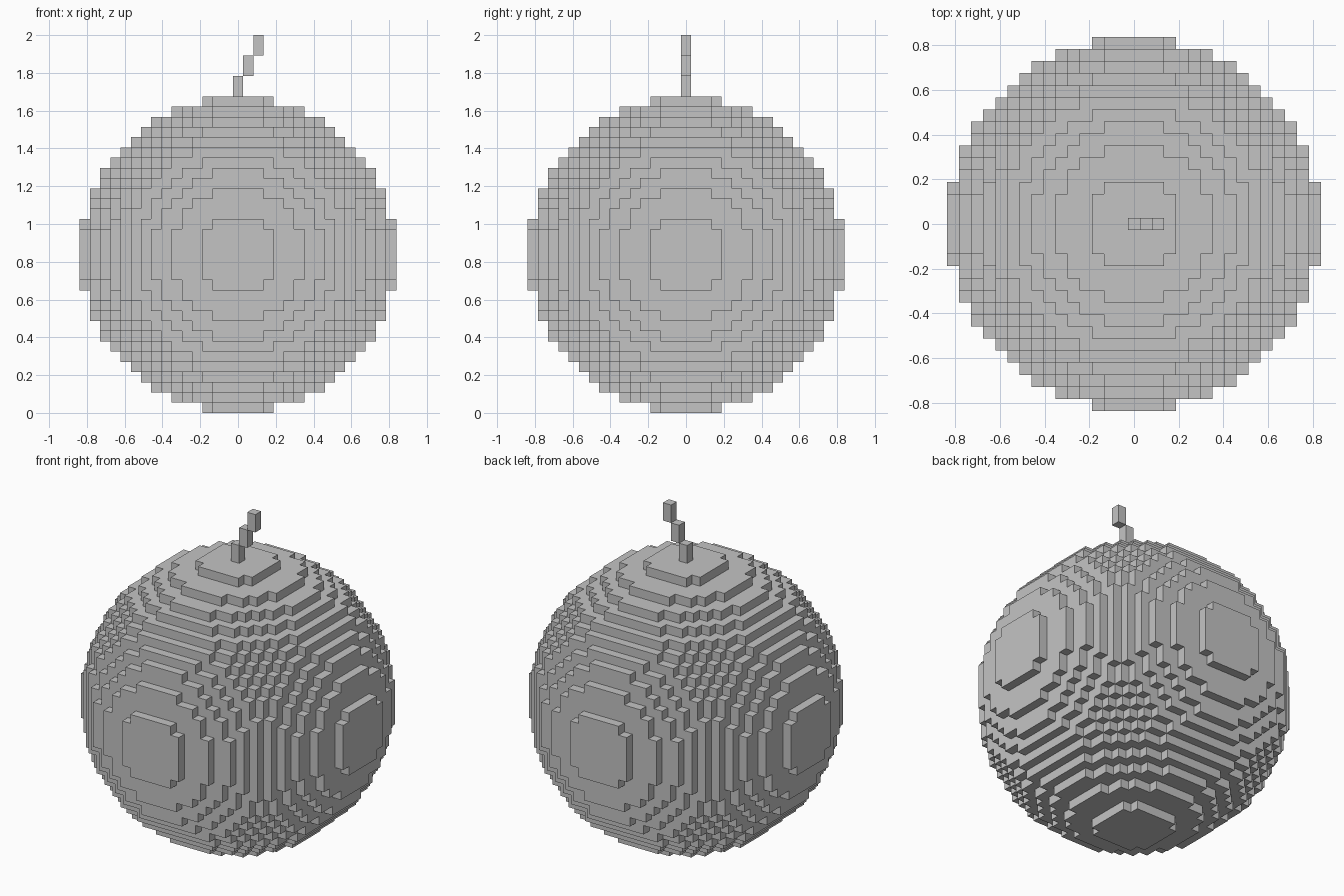
import bpy
import bmesh
from itertools import product
from mathutils import Vector

VOXEL = 2 / 37          # edge of one block
REACH = 15              # blocks from the centre to each pole
RADIUS = REACH + 0.5
CENTRE = Vector((0, 0, RADIUS * VOXEL))

cube = bpy.data.objects.get("Cube")
if cube:
    bpy.data.objects.remove(cube, do_unlink=True)

grey = bpy.data.materials.new("light_grey")
grey.use_nodes = True
colour = (0.55, 0.55, 0.55, 1)
grey.diffuse_color = colour
grey.node_tree.nodes["Principled BSDF"].inputs["Base Color"].default_value = colour


def add_object(name, bm):
    mesh = bpy.data.meshes.new(name)
    bm.to_mesh(mesh)
    bm.free()
    mesh.materials.append(grey)
    obj = bpy.data.objects.new(name, mesh)
    bpy.context.scene.collection.objects.link(obj)
    return obj


def filled(cell):
    return cell.length_squared <= RADIUS ** 2


# Blocky ball: one square for every exposed block side
bm = bmesh.new()
corners = {}


def corner(point):
    key = tuple(round(2 * c) for c in point)
    if key not in corners:
        corners[key] = bm.verts.new(CENTRE + point * VOXEL)
    return corners[key]


axes = [Vector((1, 0, 0)), Vector((0, 1, 0)), Vector((0, 0, 1))]
span = range(-REACH, REACH + 1)
for position in product(span, repeat=3):
    cell = Vector(position)
    if not filled(cell):
        continue
    for i, sign in product(range(3), (-1, 1)):
        normal = axes[i] * sign
        if filled(cell + normal):
            continue
        u = axes[(i + 1) % 3] / 2
        v = normal.cross(u)
        middle = cell + normal / 2
        bm.faces.new([corner(middle + p) for p in (-u - v, u - v, u + v, v - u)])
add_object("blocky_ball", bm)

# Stem: three tall blocks stepping sideways as they rise
for step in range(3):
    bm = bmesh.new()
    bmesh.ops.create_cube(bm, size=VOXEL)
    bmesh.ops.scale(bm, vec=(1, 1, 2), verts=bm.verts)
    lift = 2 * RADIUS + 2 * step + 1
    bmesh.ops.translate(bm, vec=(step * VOXEL, 0, lift * VOXEL), verts=bm.verts)
    add_object(f"stem_block_{step + 1}", bm)
